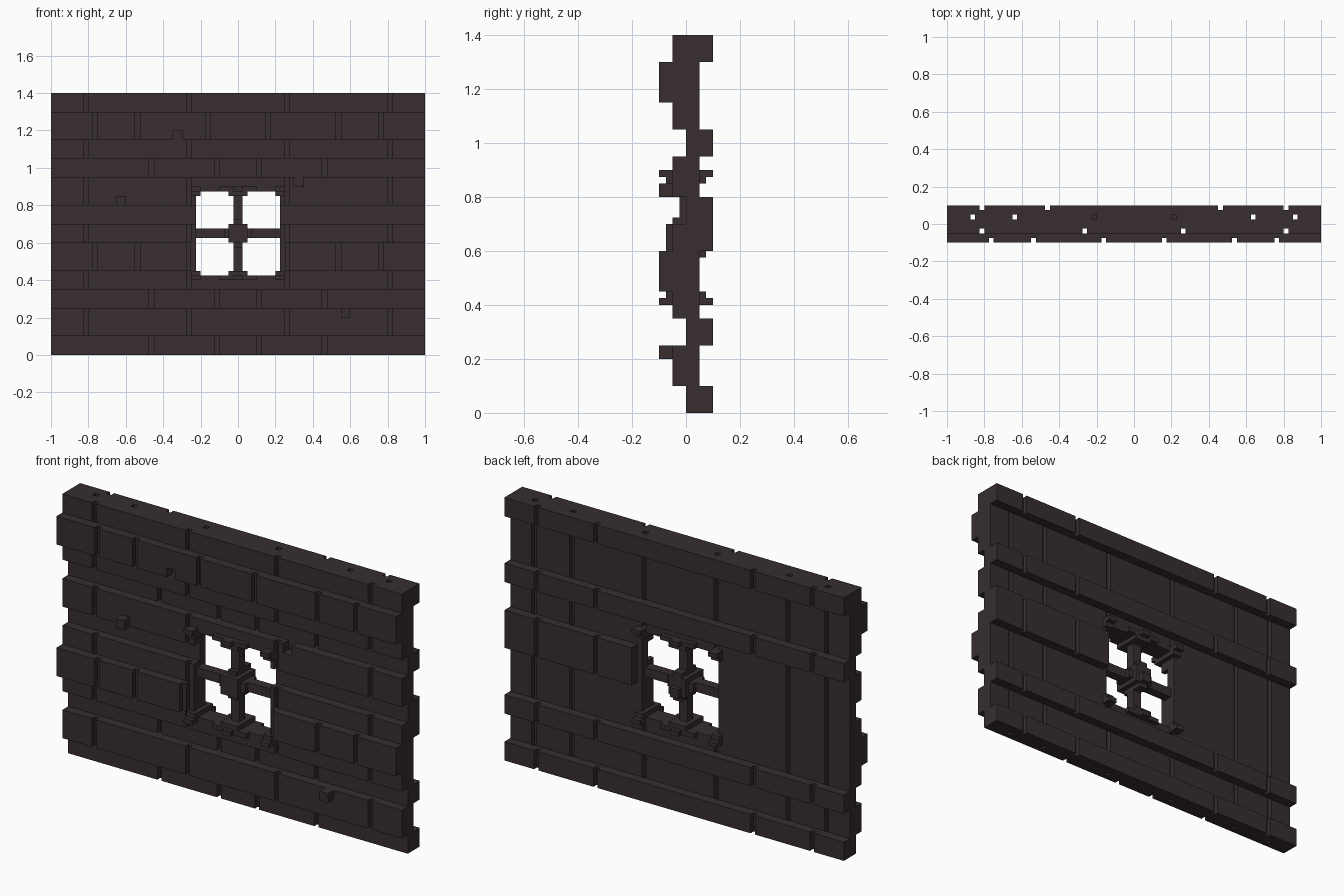
import bpy, bmesh

if "Cube" in bpy.data.objects:
    bpy.data.objects.remove(bpy.data.objects["Cube"])

U = 0.025                      # every edge of this blocky wall sits on this grid
wall, window = set(), set()


def cells(x0, x1, y0, y1, z0, z1):
    r = [range(round(a / U), round(b / U)) for a, b in ((x0, x1), (y0, y1), (z0, z1))]
    return {(i, j, k) for i in r[0] for j in r[1] for k in r[2]}


def both(x0, x1, *rest):
    """A box and its mirror image in x."""
    return cells(x0, x1, *rest) | cells(-x1, -x0, *rest)


def grooves(positions, *rest):
    """Thin joints cut at mirrored x positions (given by inner edge)."""
    for x in positions:
        wall.difference_update(both(x, x + U, *rest))


# core slab, with upright joints on its back
wall |= cells(-1, 1, 0, 0.05, 0, 1.4)
grooves((0.85, 0.625, 0.2), 0.025, 0.05, 0, 1.4)

# middle layer of the front
for z0, z1 in ((0.1, 0.25), (0.35, 0.7), (0.8, 0.95), (1.05, 1.4)):
    wall |= cells(-1, 1, -0.05, 0, z0, z1)
grooves((0.8, 0.25), -0.05, -0.025, 0, 1.4)

# recessed courses of the front have joints in the core
for z0, z1 in ((0, 0.1), (0.25, 0.35), (0.95, 1.05)):
    grooves((0.45, 0.1), 0, 0.025, z0, z1)

# raised front courses
wall |= cells(-1, 1, -0.1, -0.05, 1.15, 1.3)
wall |= both(0.25, 1, -0.1, -0.05, 0.45, 0.6)
grooves((0.75, 0.525, 0.15), -0.1, -0.075, 1.15, 1.3)
grooves((0.75, 0.525, 0.25), -0.1, -0.075, 0.45, 0.6)

# raised back courses
for z0, z1 in ((0, 0.1), (0.25, 0.35), (0.95, 1.05), (1.3, 1.4)):
    wall |= cells(-1, 1, 0.05, 0.1, z0, z1)
wall |= cells(0.25, 1, 0.05, 0.1, 0.6, 0.8)
grooves((0.8, 0.45), 0.075, 0.1, 0, 1.4)

# loose chips: two knobs and two dents
wall |= cells(-0.65, -0.6, -0.1, -0.05, 0.8, 0.85)
wall |= cells(0.55, 0.6, -0.1, -0.05, 0.2, 0.25)
wall -= cells(-0.35, -0.3, -0.1, -0.05, 1.15, 1.2)
wall -= cells(0.3, 0.35, -0.05, 0, 0.9, 0.95)

# window opening
wall -= cells(-0.225, 0.225, -0.1, 0.1, 0.425, 0.875)

# window cross bars
window |= cells(-0.025, 0.025, -0.025, 0.025, 0.425, 0.875)
window |= cells(-0.225, 0.225, -0.025, 0.025, 0.625, 0.675)

# stepped boss in the middle of the cross
window |= cells(-0.075, 0.075, -0.05, 0.05, 0.625, 0.675)
window |= cells(-0.025, 0.025, -0.05, 0.075, 0.575, 0.725)
window |= cells(-0.05, 0.05, -0.075, 0.075, 0.6, 0.7)
window |= cells(-0.025, 0.025, -0.075, 0.1, 0.6, 0.65)

# stepped ornaments at the corners and bar ends, bottom and top
for edge, s in ((0.4, 1), (0.9, -1)):
    def zs(h):
        return sorted((edge, edge + s * h))
    window |= both(0.2, 0.25, -0.075, 0.075, *zs(0.05))
    window |= both(0.2, 0.25, -0.1, 0.1, *zs(0.025))
    window |= cells(-0.05, 0.05, -0.075, 0.075, *zs(0.05))
    window |= cells(-0.1, 0.1, -0.075, 0.075, *zs(0.025))
    window |= cells(-0.025, 0.025, -0.1, 0.1, *zs(0.025))

window -= wall
solid = wall | window

mat = bpy.data.materials.new("dark brown stone")
mat.diffuse_color = (0.038, 0.027, 0.028, 1)
mat.use_nodes = True
mat.node_tree.nodes["Principled BSDF"].inputs["Base Color"].default_value = mat.diffuse_color

SIDES = {
    (1, 0, 0): ((1, 0, 0), (1, 1, 0), (1, 1, 1), (1, 0, 1)),
    (-1, 0, 0): ((0, 0, 0), (0, 0, 1), (0, 1, 1), (0, 1, 0)),
    (0, 1, 0): ((0, 1, 0), (0, 1, 1), (1, 1, 1), (1, 1, 0)),
    (0, -1, 0): ((0, 0, 0), (1, 0, 0), (1, 0, 1), (0, 0, 1)),
    (0, 0, 1): ((0, 0, 1), (1, 0, 1), (1, 1, 1), (0, 1, 1)),
    (0, 0, -1): ((0, 0, 0), (0, 1, 0), (1, 1, 0), (1, 0, 0)),
}


def build(name, part):
    """Skin a set of cells, keeping only the faces open to the air."""
    bm = bmesh.new()
    verts = {}
    for c in sorted(part):
        for d, corners in SIDES.items():
            if (c[0] + d[0], c[1] + d[1], c[2] + d[2]) in solid:
                continue
            face = []
            for o in corners:
                p = (c[0] + o[0], c[1] + o[1], c[2] + o[2])
                if p not in verts:
                    verts[p] = bm.verts.new([v * U for v in p])
                face.append(verts[p])
            bm.faces.new(face)
    me = bpy.data.meshes.new(name)
    bm.to_mesh(me)
    bm.free()
    me.materials.append(mat)
    bpy.context.collection.objects.link(bpy.data.objects.new(name, me))


build("brick_wall", wall)
build("window_cross", window)
